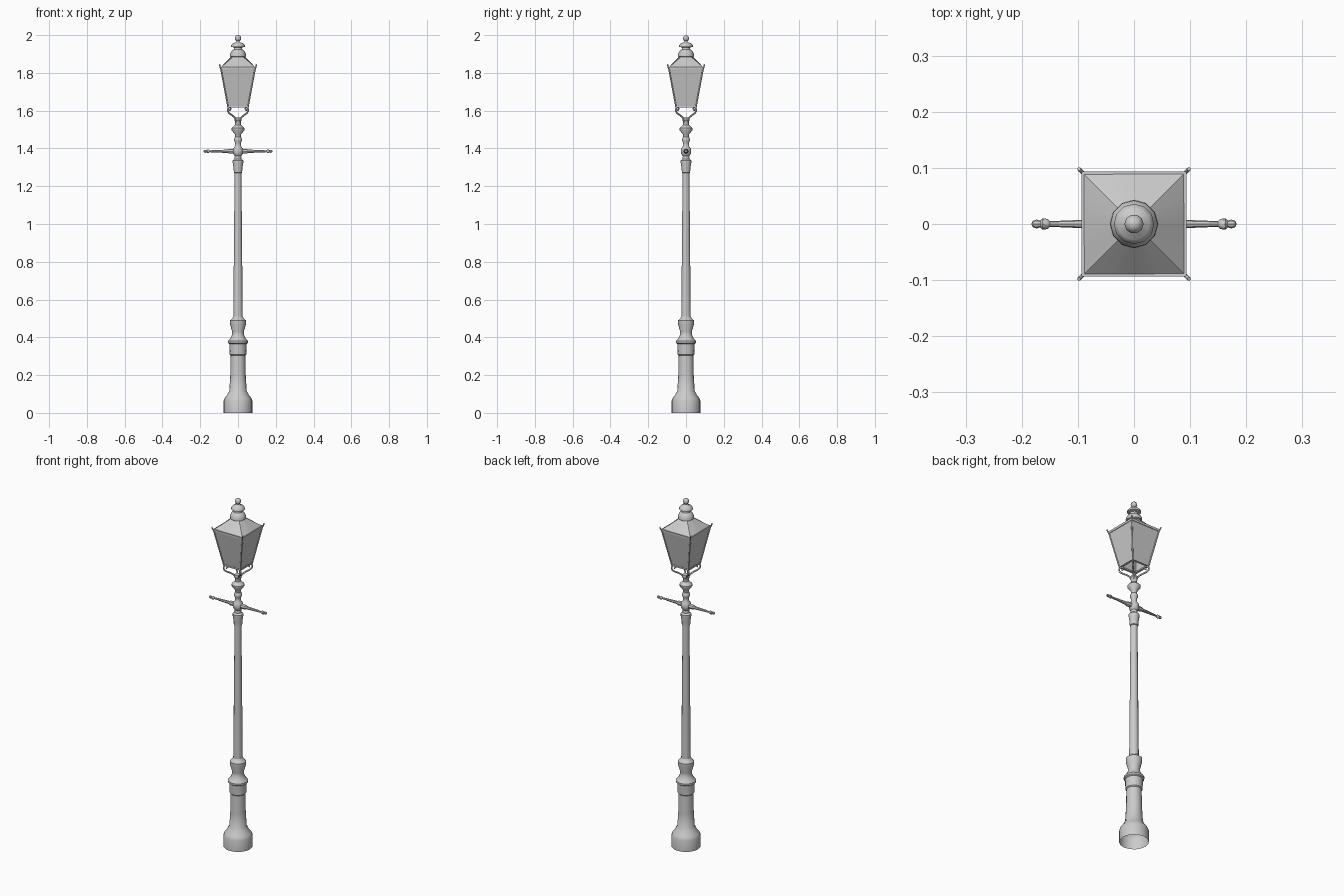
import bpy, bmesh, math
from mathutils import Vector

if "Cube" in bpy.data.objects:
    bpy.data.objects.remove(bpy.data.objects["Cube"])


def finish(name, bm, angle=40):
    bmesh.ops.remove_doubles(bm, verts=bm.verts, dist=1e-5)
    bmesh.ops.recalc_face_normals(bm, faces=bm.faces)
    me = bpy.data.meshes.new(name)
    bm.to_mesh(me)
    bm.free()
    ob = bpy.data.objects.new(name, me)
    bpy.context.collection.objects.link(ob)
    bpy.ops.object.select_all(action='DESELECT')
    bpy.context.view_layer.objects.active = ob
    ob.select_set(True)
    bpy.ops.object.shade_smooth_by_angle(angle=math.radians(angle))
    return ob


def lathe(name, profile, sides=12, angle=40):
    """Revolve (radius, z) points around z."""
    bm = bmesh.new()
    vs = [bm.verts.new((r, 0, z)) for r, z in profile]
    es = [bm.edges.new(p) for p in zip(vs, vs[1:])]
    bmesh.ops.spin(bm, geom=vs + es, axis=(0, 0, 1), cent=(0, 0, 0),
                   angle=math.tau, steps=sides)
    return finish(name, bm, angle)


def tube(name, pts, radius, smooth_curve=False):
    """Round bar through the given points."""
    cu = bpy.data.curves.new(name, 'CURVE')
    cu.dimensions = '3D'
    cu.bevel_depth = radius
    cu.bevel_resolution = 1
    cu.use_fill_caps = True
    cu.resolution_u = 3
    sp = cu.splines.new('NURBS' if smooth_curve else 'POLY')
    sp.points.add(len(pts) - 1)
    for p, co in zip(sp.points, pts):
        p.co = (*co, 1)
    if smooth_curve:
        sp.use_endpoint_u = True
        sp.order_u = 3
    ob = bpy.data.objects.new(name, cu)
    bpy.context.collection.objects.link(ob)
    return ob


def square_band(name, rings, angle=30):
    """Four-sided skin through (half width, z) rings."""
    bm = bmesh.new()
    rows = [[bm.verts.new((sx * h, sy * h, z)) for sx, sy in CORNERS] for h, z in rings]
    for a, b in zip(rows, rows[1:]):
        for i in range(4):
            j = (i + 1) % 4
            bm.faces.new((a[i], a[j], b[j], b[i]))
    return finish(name, bm, angle)


CORNERS = [(-1, -1), (1, -1), (1, 1), (-1, 1)]

# Post: pedestal, shaft and neck
lathe("pedestal", [(.076, 0), (.076, .065), (.07, .08), (.057, .095), (.052, .108),
                   (.046, .115), (.041, .2), (.039, .305), (.044, .31), (.046, .365),
                   (.053, .37), (.053, .38), (.04, .395), (.031, .415), (.031, .43),
                   (.042, .47), (.042, .49), (.034, .495), (.025, .51)], 16)
lathe("shaft", [(.025, .5), (.018, 1.275)])
lathe("neck", [(.017, 1.27), (.022, 1.272), (.023, 1.295), (.028, 1.325), (.028, 1.337),
               (.018, 1.345), (.017, 1.36), (.025, 1.37), (.027, 1.385), (.025, 1.4),
               (.017, 1.41), (.015, 1.43), (.021, 1.44), (.021, 1.452), (.015, 1.46),
               (.017, 1.475), (.034, 1.497), (.034, 1.507), (.016, 1.525),
               (.016, 1.545), (.02, 1.55), (.018, 1.562), (0, 1.565)])

# Ladder bar with turned knobs at both ends
half = [(.013, .02), (.013, .045), (.009, .055), (.005, .15), (.009, .154), (.01, .163),
        (.006, .167), (.008, .173), (.006, .18), (0, .183)]
bar = lathe("ladder_bar", [(r, -z) for r, z in reversed(half)] + half, 8)
bar.rotation_euler = (0, math.pi / 2, 0)
bar.location.z = 1.385

# Scroll brackets on the diagonals carrying the lantern
for sx, sy in CORNERS:
    path = [(.008, 1.535), (.012, 1.56), (.03, 1.575), (.05, 1.588), (.055, 1.605),
            (.049, 1.62), (.039, 1.616), (.039, 1.604), (.045, 1.602)]
    tube("scroll_bracket", [(sx * d, sy * d, z) for d, z in path], .0045, True)

# Lantern: glass panes, frame and corner horns
square_band("lantern_glass", [(.053, 1.622), (.091, 1.825)])
square_band("lantern_floor_rim", [(.044, 1.626), (.044, 1.618), (.056, 1.618),
                                  (.056, 1.626), (.044, 1.626)])
square_band("lantern_eave", [(.085, 1.832), (.086, 1.82), (.093, 1.82), (.094, 1.832),
                             (.085, 1.832)])
for sx, sy in CORNERS:
    tube("corner_post", [(sx * d, sy * d, z) for d, z in [(.053, 1.62), (.091, 1.825)]], .004)
    tube("corner_horn", [(sx * d, sy * d, z) for d, z in
                         [(.089, 1.815), (.094, 1.83), (.098, 1.845)]], .0035)

# Roof: square eave blending into a round neck
bm = bmesh.new()
N = 16
low, high = [], []
for i in range(N):
    a = math.tau * (i + .0) / N
    c, s = math.cos(a), math.sin(a)
    k = .091 / max(abs(c), abs(s))
    low.append(bm.verts.new((c * k, s * k, 1.83)))
    high.append(bm.verts.new((c * .036, s * .036, 1.886)))
for i in range(N):
    j = (i + 1) % N
    bm.faces.new((low[i], low[j], high[j], high[i]))
finish("roof", bm, 35)

# Vent cap and ball finial
lathe("vent_cap", [(.036, 1.884), (.043, 1.888), (.042, 1.9), (.035, 1.915), (.023, 1.924),
                   (.021, 1.934), (.036, 1.938), (.036, 1.946), (.028, 1.956),
                   (.012, 1.962), (.007, 1.97)])
lathe("ball_finial", [(.017 * math.sin(math.pi * i / 6), 1.983 - .017 * math.cos(math.pi * i / 6))
                      for i in range(7)], 10)
